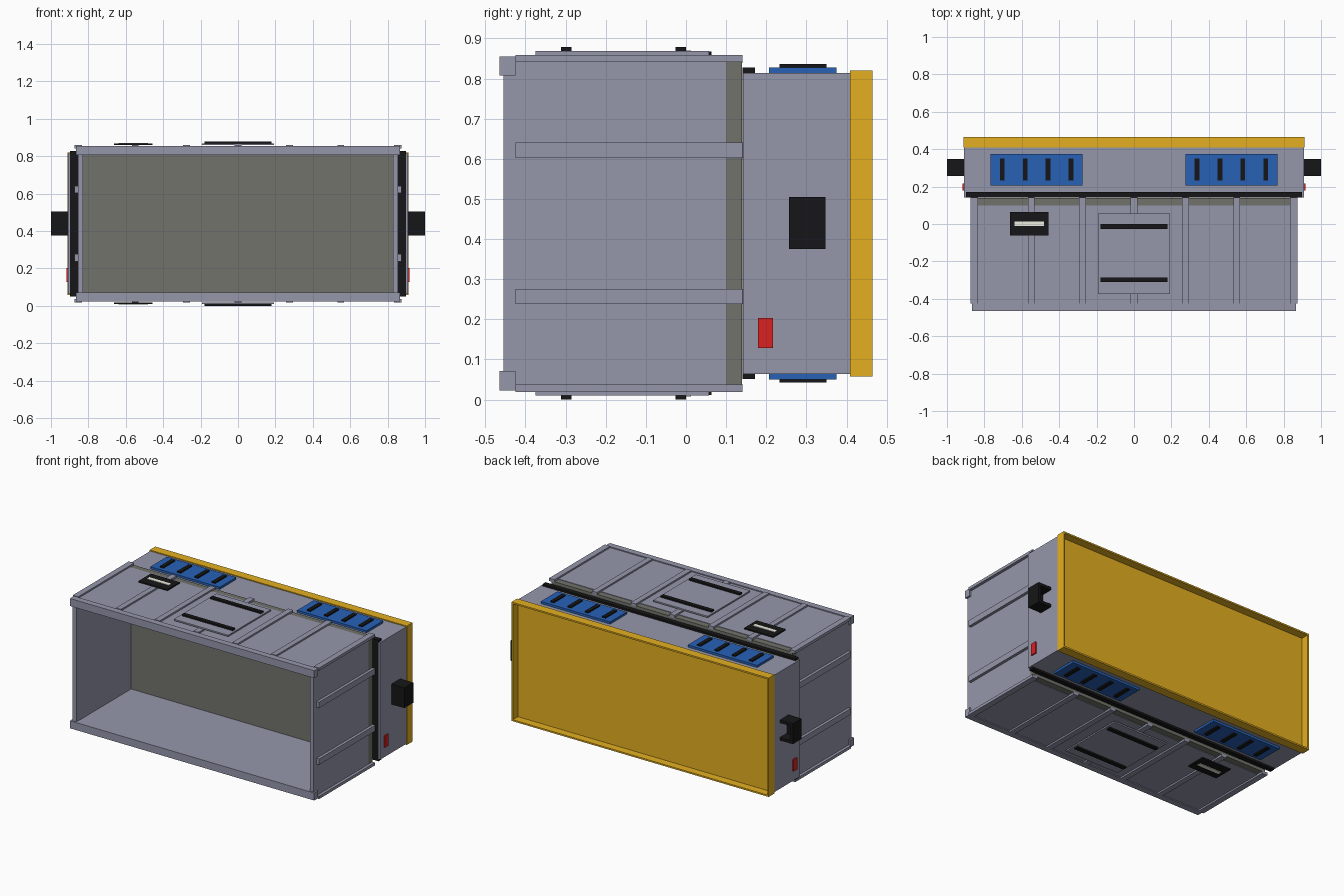
import bpy, bmesh
from mathutils import Vector

ZC = 0.439  # mid height: crate is symmetric above and below


def mat(name, rgb):
    m = bpy.data.materials.new(name)
    m.diffuse_color = (*rgb, 1)
    return m


GREY = mat("blue_grey", (0.30, 0.31, 0.41))
YELLOW = mat("yellow", (0.78, 0.43, 0.015))
BLUE = mat("blue", (0.02, 0.12, 0.47))
RED = mat("red", (0.7, 0.015, 0.015))
BLACK = mat("black", (0.008, 0.008, 0.009))
OLIVE = mat("dark_grey", (0.17, 0.17, 0.15))
PALE = mat("pale", (0.85, 0.85, 0.75))


def boxes(name, bounds, material=GREY, mx=False, mz=False):
    """One object from (x0,x1,y0,y1,z0,z1) boxes, z measured from mid height."""
    bm = bmesh.new()
    for x0, x1, y0, y1, z0, z1 in bounds:
        vs = bmesh.ops.create_cube(bm, size=1)["verts"]
        size = Vector((x1 - x0, y1 - y0, z1 - z0))
        mid = Vector((x0 + x1, y0 + y1, z0 + z1)) / 2
        for v in vs:
            v.co = Vector(a * b for a, b in zip(v.co, size)) + mid
    me = bpy.data.meshes.new(name)
    bm.to_mesh(me)
    bm.free()
    ob = bpy.data.objects.new(name, me)
    ob.location.z = ZC
    bpy.context.collection.objects.link(ob)
    me.materials.append(material)
    if mx or mz:
        m = ob.modifiers.new("mirror", "MIRROR")
        m.use_axis = (mx, False, mz)
        m.use_mirror_merge = False
    return ob


# Crate shell, open towards the front
boxes("side_wall", [(0.828, 0.855, -0.455, 0.10, -0.402, 0.402)], mx=True)
boxes("top_bottom_wall", [(-0.855, 0.855, -0.455, 0.10, 0.370, 0.410)], mz=True)
boxes("inner_back_panel", [(-0.855, 0.855, 0.10, 0.14, -0.407, 0.407)], OLIVE)
boxes("front_rim", [(-0.866, 0.866, -0.465, -0.425, 0.368, 0.416)], mz=True)

# Stiffening ribs
boxes("top_bottom_ribs", [(i * 0.275 - 0.018, i * 0.275 + 0.018, -0.425, 0.141, 0.400, 0.420)
                          for i in range(-2, 3)], mz=True)
boxes("corner_ribs", [(0.835, 0.873, -0.425, 0.141, 0.402, 0.420)], mx=True, mz=True)
boxes("side_ribs", [(0.853, 0.873, -0.425, 0.141, 0.163, 0.201)], mx=True, mz=True)

# Thin access hatch resting on the ribs, with two grip strips
boxes("hatch", [(-0.193, 0.193, -0.375, 0.057, 0.420, 0.429)], mz=True)
boxes("hatch_strips", [(-0.18, 0.18, y - 0.013, y + 0.013, 0.428, 0.439)
                       for y in (-0.298, -0.013)], BLACK, mz=True)

# Thin plate with pale stripe
boxes("plate", [(-0.663, -0.457, -0.062, 0.064, 0.420, 0.428)], BLACK, mz=True)
boxes("plate_stripe", [(-0.638, -0.482, -0.012, 0.013, 0.427, 0.431)], PALE, mz=True)

# Rear housing and seal
boxes("rear_housing", [(-0.908, 0.908, 0.142, 0.41, -0.375, 0.375)])
boxes("seal", [(-0.897, 0.897, 0.141, 0.172, -0.388, 0.388)], BLACK)

# Blue vent pads with black slots
boxes("vent_pad", [(0.275, 0.767, 0.207, 0.375, 0.373, 0.389)], BLUE, mx=True, mz=True)
boxes("vent_slots", [(0.521 + k * 0.1225 - 0.0125, 0.521 + k * 0.1225 + 0.0125, 0.233, 0.35, 0.388, 0.397)
                     for k in (-1.5, -0.5, 0.5, 1.5)], BLACK, mx=True, mz=True)

# Side handles: shells open to the rear
boxes("side_handle", [(0.906, 1.0, 0.257, 0.275, -0.064, 0.066),
                      (0.982, 1.0, 0.275, 0.347, -0.064, 0.066),
                      (0.906, 0.982, 0.275, 0.347, 0.048, 0.066),
                      (0.906, 0.982, 0.275, 0.347, -0.064, -0.046)], BLACK, mx=True)
boxes("side_marker", [(0.906, 0.916, 0.18, 0.217, -0.311, -0.236)], RED, mx=True)

# Yellow back cover with thin raised lip
X, Z, L = 0.912, 0.381, 0.01
boxes("back_cover", [(-X + L, X - L, 0.408, 0.414, -Z + L, Z - L)], YELLOW)
boxes("back_cover_lip", [(-X, X, 0.408, 0.465, Z - L, Z),
                         (-X, X, 0.408, 0.465, -Z, -Z + L),
                         (-X, -X + L, 0.408, 0.465, -Z + L, Z - L),
                         (X - L, X, 0.408, 0.465, -Z + L, Z - L)], YELLOW)
